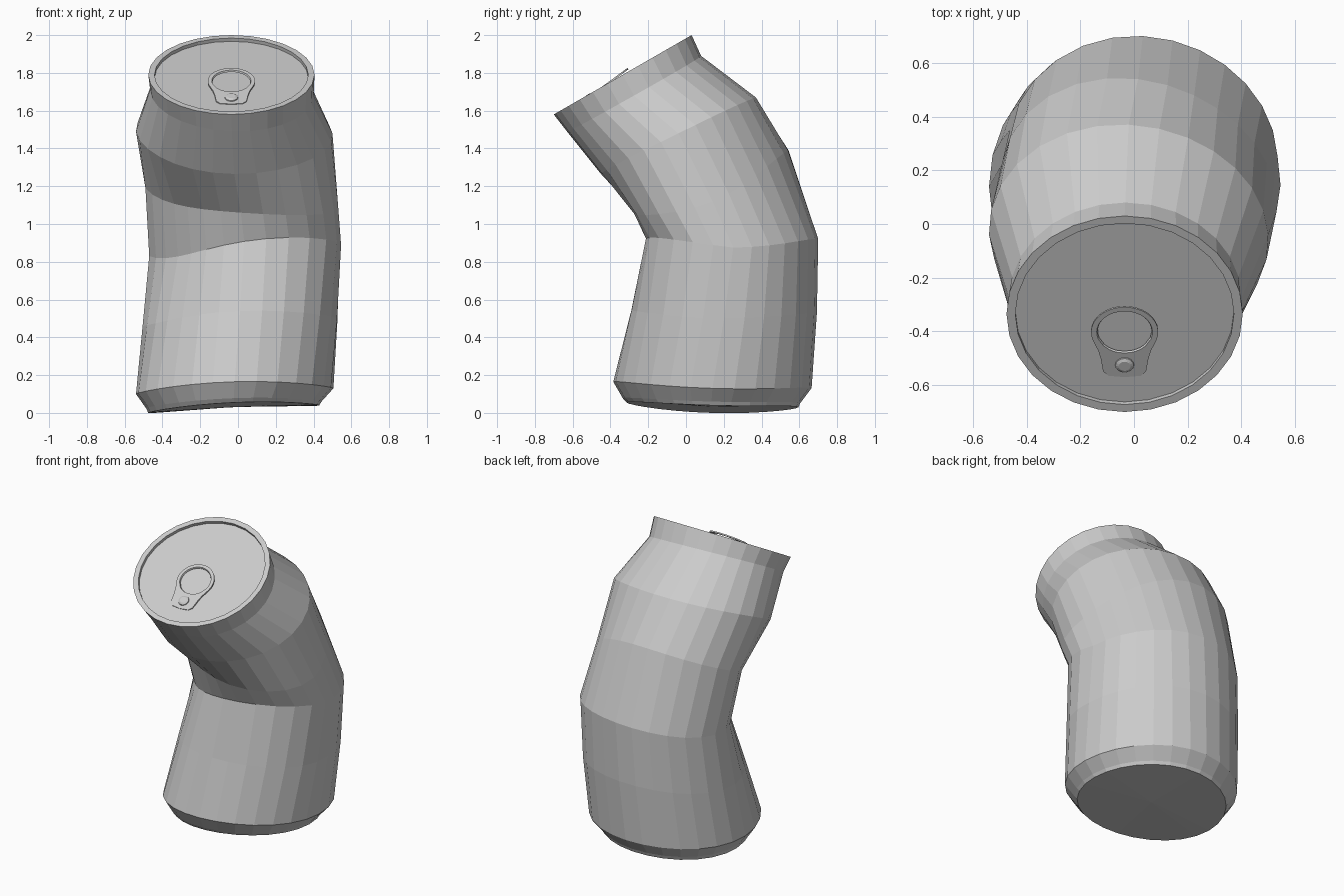
import bpy, bmesh, math
from mathutils import Vector

if "Cube" in bpy.data.objects:
    bpy.data.objects.remove(bpy.data.objects["Cube"])

N = 28
metal = bpy.data.materials.new("grey metal")
metal.diffuse_color = (0.6, 0.6, 0.6, 1)
metal.use_nodes = True
metal.node_tree.nodes["Principled BSDF"].inputs["Base Color"].default_value = metal.diffuse_color


def make_object(name, bm):
    bmesh.ops.recalc_face_normals(bm, faces=bm.faces)
    me = bpy.data.meshes.new(name)
    bm.to_mesh(me)
    bm.free()
    me.materials.append(metal)
    ob = bpy.data.objects.new(name, me)
    bpy.context.collection.objects.link(ob)
    return ob


def ring(front, back, left, right, skew_front=0, skew_back=0, skew_z=0):
    """Warped oval through front/back (y, z) and left/right (x, z) points.
    The skews push out front right and back left, and pull in the other corners."""
    cx, hx = (left[0] + right[0]) / 2, (right[0] - left[0]) / 2
    cy, hy = (front[0] + back[0]) / 2, (back[0] - front[0]) / 2
    cz, hz = (front[1] + back[1]) / 2, (back[1] - front[1]) / 2
    sag, lean = (left[1] + right[1]) / 2 - cz, (right[1] - left[1]) / 2
    pts = []
    for i in range(N):
        c, s = math.cos(2 * math.pi * i / N), math.sin(2 * math.pi * i / N)
        q = -2 * c * s * (skew_front if s < 0 else skew_back)
        dz = -2 * c * s * skew_z if s < 0 else 0
        pts.append(Vector((cx + (hx + q) * c, cy + (hy + q) * s,
                           cz + hz * s + sag * c * c + lean * c + dz)))
    return pts


def loft(bm, rings, closed=False):
    loops = [[bm.verts.new(p) for p in r] for r in rings]
    pairs = list(zip(loops, loops[1:]))
    if closed:
        pairs.append((loops[-1], loops[0]))
    for a, b in pairs:
        n = len(a)
        for i in range(n):
            j = (i + 1) % n
            bm.faces.new((a[i], a[j], b[j], b[i]))
    return loops


def fan(bm, loop):
    mid = bm.verts.new(sum((v.co for v in loop), Vector()) / len(loop))
    for i in range(len(loop)):
        bm.faces.new((loop[i], loop[(i + 1) % len(loop)], mid))


# Lid frame: u across, v up the slope, h out of the lid
O = Vector((-0.035, -0.335, 1.79))
U = Vector((1, 0, 0))
V = Vector((0, 0.867, 0.499))
H = Vector((0, -0.499, 0.867))


def lid_pt(u, v, h):
    return O + U * u + V * v + H * h


def lid_ring(k, h):
    return [lid_pt(0.44 * k * math.cos(2 * math.pi * i / N),
                   0.421 * k * math.sin(2 * math.pi * i / N), h) for i in range(N)]


# Bent, creased can body
rim = lid_ring(1.0, 0)
body_rings = [
    ring((-0.315, 0.055), (0.595, 0.03), (-0.475, 0.0), (0.43, 0.04)),
    ring((-0.335, 0.078), (0.605, 0.052), (-0.487, 0.025), (0.442, 0.06)),
    ring((-0.385, 0.165), (0.665, 0.132), (-0.54, 0.10), (0.505, 0.13)),
    ring((-0.29, 0.54), (0.693, 0.53), (-0.505, 0.46), (0.527, 0.50), 0.025, 0.005),
    ring((-0.20, 0.908), (0.70, 0.92), (-0.47, 0.83), (0.535, 0.875), 0.055, 0.012, 0.028),
    ring((-0.26, 1.06), (0.54, 1.39), (-0.49, 1.19), (0.52, 1.12), 0.055, 0.03),
    ring((-0.45, 1.265), (0.37, 1.67), (-0.54, 1.49), (0.50, 1.48), 0.015, 0.012),
    ring((-0.63, 1.49), (0.08, 1.89), (-0.465, 1.71), (0.40, 1.68)),
    rim,
]
bm = bmesh.new()
loops = loft(bm, body_rings)
fan(bm, loops[0])
make_object("can_body", bm)

# Lid: rim lip, short inner wall and sunken disc
bm = bmesh.new()
loops = loft(bm, [rim, lid_ring(0.925, 0), lid_ring(0.925, -0.02)])
fan(bm, loops[-1])
lid = make_object("can_lid", bm)
if lid.data.polygons[-1].normal.dot(H) < 0:
    lid.data.flip_normals()

# Pull tab: ring with a tapering nose, tilted slightly off the lid
TV = -0.075
outer = [(0.125 * math.cos(math.radians(a)), 0.115 * math.sin(math.radians(a)))
         for a in range(-20, 201, 11)]
outer += [(-0.098, -0.085), (-0.088, -0.125), (-0.08, -0.18), (-0.06, -0.2), (0, -0.206),
          (0.06, -0.2), (0.08, -0.18), (0.088, -0.125), (0.098, -0.085)]


def tab_pt(u, v, dh):
    return lid_pt(u, TV + v, 0.003 + 0.11 * v + dh)


def hole(k):
    pts = []
    for u, v in outer:
        a = math.atan2(v, u)
        pts.append((0.1 * k * math.cos(a), 0.092 * k * math.sin(a)))
    return pts


sections = [(outer, -0.006), (outer, 0.003), (hole(1.04), 0.003), (hole(1.0), -0.006)]
bm = bmesh.new()
loft(bm, [[tab_pt(u, v, dh) for u, v in pts] for pts, dh in sections], closed=True)
make_object("pull_tab", bm)

# Rivet: low dome on the tab nose
bm = bmesh.new()
dome = []
for r, h in ((0.036, 0.0), (0.034, 0.008), (0.022, 0.014)):
    dome.append([tab_pt(r * math.cos(math.tau * i / 16),
                        -0.15 + r * 0.95 * math.sin(math.tau * i / 16), h)
                 for i in range(16)])
loops = loft(bm, dome)
fan(bm, loops[-1])
fan(bm, loops[0])
make_object("rivet", bm)
